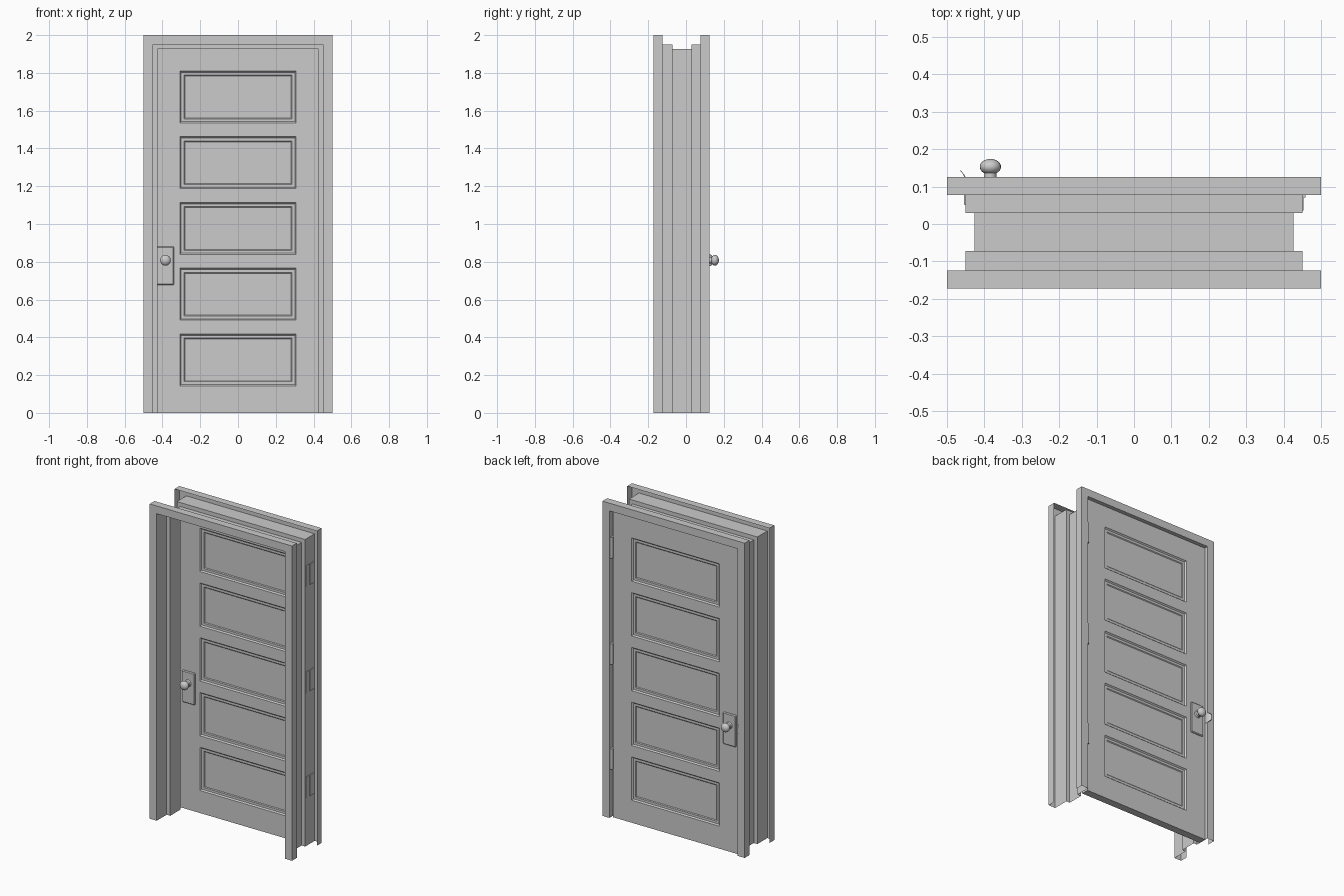
import bpy, bmesh, math
from mathutils import Matrix, Vector

if "Cube" in bpy.data.objects:
    bpy.data.objects.remove(bpy.data.objects["Cube"])

DOOR_Y0, DOOR_Y1 = 0.057, 0.105
MID = (DOOR_Y0 + DOOR_Y1) / 2


def finish(name, bm, smooth=False):
    bmesh.ops.recalc_face_normals(bm, faces=bm.faces)
    me = bpy.data.meshes.new(name)
    bm.to_mesh(me)
    bm.free()
    ob = bpy.data.objects.new(name, me)
    bpy.context.collection.objects.link(ob)
    if smooth:
        bpy.ops.object.select_all(action='DESELECT')
        ob.select_set(True)
        bpy.context.view_layer.objects.active = ob
        bpy.ops.object.shade_smooth_by_angle(angle=math.radians(40))
    return ob


def box(name, x0, x1, y0, y1, z0, z1, bevel=0):
    bm = bmesh.new()
    bmesh.ops.create_cube(bm, size=1)
    bmesh.ops.scale(bm, vec=(x1 - x0, y1 - y0, z1 - z0), verts=bm.verts)
    bmesh.ops.translate(bm, vec=((x0 + x1) / 2, (y0 + y1) / 2, (z0 + z1) / 2), verts=bm.verts)
    if bevel:
        bmesh.ops.bevel(bm, geom=bm.edges[:], offset=bevel, segments=1, affect='EDGES')
    return finish(name, bm)


def lathe_y(name, profile, x, z, y0, direction, segs=20):
    """Spin (radius, distance) points about an axis along y."""
    bm = bmesh.new()
    rings = []
    for r, d in profile:
        rings.append([bm.verts.new((x + r * math.cos(a), y0 + direction * d, z + r * math.sin(a)))
                      for a in (2 * math.pi * i / segs for i in range(segs))])
    for a, b in zip(rings, rings[1:]):
        for i in range(segs):
            j = (i + 1) % segs
            bm.faces.new((a[i], a[j], b[j], b[i]))
    bm.faces.new(rings[-1])
    return finish(name, bm, smooth=True)


# Frame: thin stepped channel swept up, across and down; d is inset from outer edge
profile = [(0, -0.124), (0, -0.172), (0.049, -0.172), (0.049, -0.072), (0.074, -0.072),
           (0.074, 0.03), (0.049, 0.03), (0.049, 0.125), (0, 0.125), (0, 0.077)]
bm = bmesh.new()
rows = []
for d, y in profile:
    h, t = 0.5 - d, 2 - d
    rows.append([bm.verts.new(p) for p in ((-h, y, 0), (-h, y, t), (h, y, t), (h, y, 0))])
for a, b in zip(rows, rows[1:]):
    for i in range(3):
        bm.faces.new((a[i], a[i + 1], b[i + 1], b[i]))
finish("door_frame", bm)

# Door slab: grid extruded, stepped panels sunk on both sides
xs = [-0.447, -0.308, 0.308, 0.439]
zs = [0]
for k in range(5):
    zs += [0.143 + 0.348 * k, 0.418 + 0.348 * k]
zs.append(1.947)
bm = bmesh.new()
grid = [[bm.verts.new((x, DOOR_Y0, z)) for x in xs] for z in zs]
for r in range(len(zs) - 1):
    for c in range(3):
        bm.faces.new((grid[r][c], grid[r][c + 1], grid[r + 1][c + 1], grid[r + 1][c]))
ext = bmesh.ops.extrude_face_region(bm, geom=bm.faces[:], use_keep_orig=True)
bmesh.ops.translate(bm, vec=(0, DOOR_Y1 - DOOR_Y0, 0),
                    verts=[v for v in ext['geom'] if isinstance(v, bmesh.types.BMVert)])
bmesh.ops.recalc_face_normals(bm, faces=bm.faces)
panels = []
for f in bm.faces:
    c = f.calc_center_median()
    if abs(f.normal.y) > 0.9 and abs(c.x) < 0.1:
        if any(abs(c.z - (0.2805 + 0.348 * k)) < 0.02 for k in range(5)):
            panels.append(f)
for thick, depth in ((0.003, -0.003), (0.007, -0.005), (0.021, 0), (0.007, -0.004)):
    bmesh.ops.inset_individual(bm, faces=panels, thickness=thick, depth=depth)
finish("door_leaf", bm)

# Lock plates and knobs on both sides
KX, KZ = -0.384, 0.808
knob = [(0.022, 0), (0.021, 0.004), (0.017, 0.007), (0.016, 0.018)]
for i in range(10):
    a = math.radians(-55 + 143 * i / 9)
    knob.append((0.0285 * math.cos(a), 0.038 + 0.021 * math.sin(a)))
for side, y, s in (("back", DOOR_Y1, 1), ("front", DOOR_Y0, -1)):
    ya, yb = sorted((y - s * 0.004, y + s * 0.010))
    box(side + "_lock_plate", -0.430, -0.338, ya, yb, 0.678, 0.88, 0.005)
    lathe_y(side + "_knob", knob, KX, KZ, y + s * 0.010, s)

# Hinges: stepped frame leaf, door leaf and a knuckle in the gap
for n, zc in enumerate((0.373, 1.04, 1.715)):
    z0, z1 = zc - 0.066, zc + 0.066
    box(f"hinge_frame_leaf_{n}", 0.447, 0.453, 0.036, 0.110, z0, z1)
    box(f"hinge_door_leaf_{n}", 0.437, 0.446, 0.060, 0.110, z0, z1)
    bm = bmesh.new()
    bmesh.ops.create_cone(bm, cap_ends=True, segments=12, radius1=0.010, radius2=0.010, depth=z1 - z0,
                          matrix=Matrix.Translation(Vector((0.447, 0.112, zc))))
    finish(f"hinge_knuckle_{n}", bm, smooth=True)
    box(f"hinge_backing_{n}", 0.447, 0.458, 0.071, 0.106, z0, z1)

# Strike plate with bent lip, and latch bolt
strike = [(-0.450, 0.05), (-0.450, 0.122), (-0.452, 0.130), (-0.462, 0.142)]
bm = bmesh.new()
outline = strike + [(x - 0.004, y + 0.002) for x, y in reversed(strike)]
f = bm.faces.new([bm.verts.new((x, y, KZ - 0.030)) for x, y in outline])
up = bmesh.ops.extrude_face_region(bm, geom=[f], use_keep_orig=True)
bmesh.ops.translate(bm, vec=(0, 0, 0.06), verts=[v for v in up['geom'] if isinstance(v, bmesh.types.BMVert)])
for v in bm.verts:  # lip narrows towards its tip
    if v.co.y > 0.135:
        v.co.z = KZ + (v.co.z - KZ) * 0.6
finish("strike_plate", bm)
box("latch_bolt", -0.452, -0.440, MID - 0.01, MID + 0.01, KZ - 0.015, KZ + 0.015)
